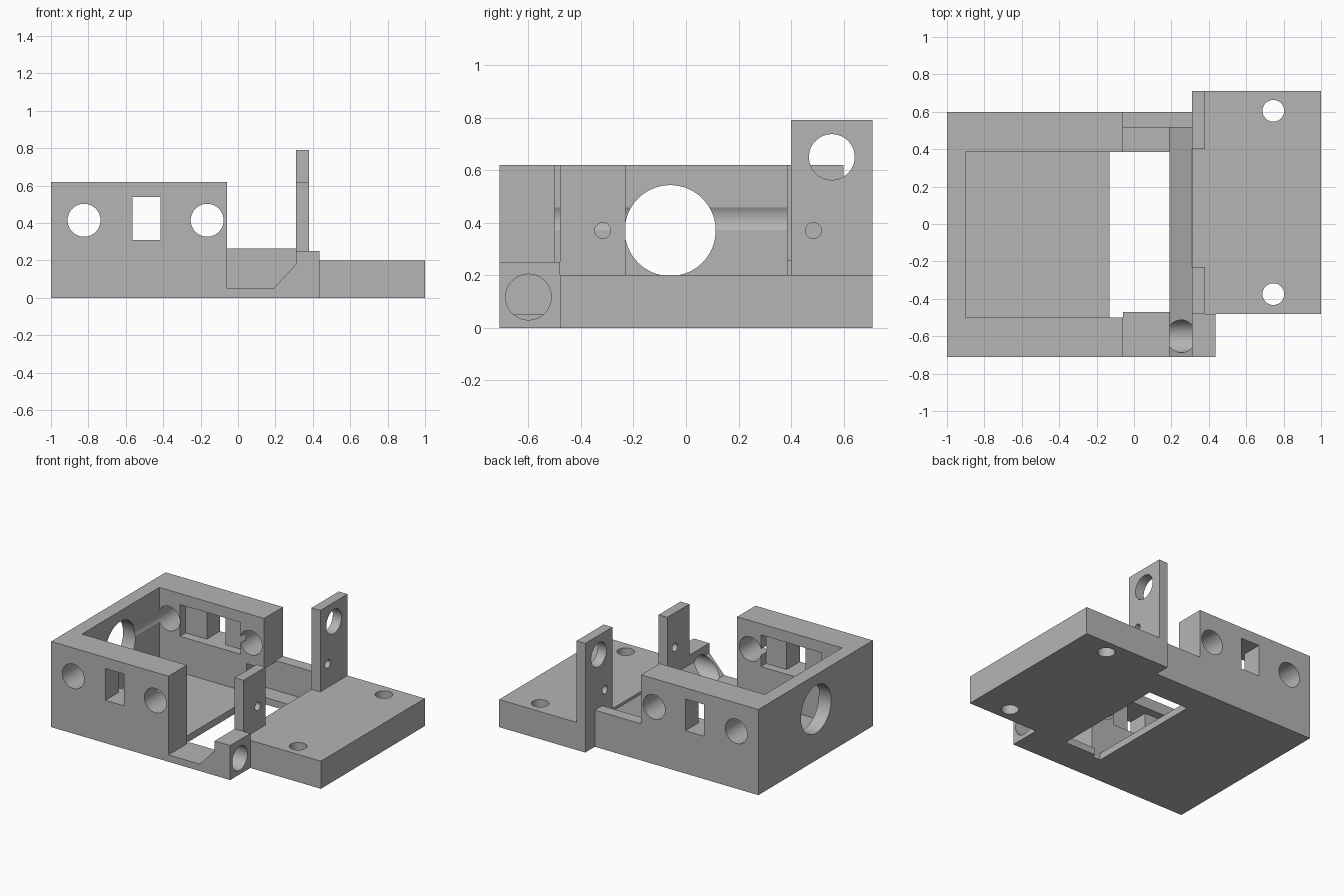
import bpy, bmesh, math
from mathutils import Vector, Matrix

if "Cube" in bpy.data.objects:
    bpy.data.objects.remove(bpy.data.objects["Cube"], do_unlink=True)

grey = bpy.data.materials.new("plain grey")
grey.use_nodes = True
colour = (0.46, 0.46, 0.46, 1)
grey.diffuse_color = colour
grey.node_tree.nodes["Principled BSDF"].inputs["Base Color"].default_value = colour


def make(name, bm):
    bmesh.ops.recalc_face_normals(bm, faces=bm.faces)
    mesh = bpy.data.meshes.new(name)
    bm.to_mesh(mesh)
    bm.free()
    mesh.materials.append(grey)
    obj = bpy.data.objects.new(name, mesh)
    bpy.context.collection.objects.link(obj)
    return obj


def prism(name, profile, y0, y1):
    """Extrude an x-z outline along y."""
    bm = bmesh.new()
    face = bm.faces.new([bm.verts.new((x, y0, z)) for x, z in profile])
    ext = bmesh.ops.extrude_face_region(bm, geom=[face])["geom"]
    verts = [g for g in ext if isinstance(g, bmesh.types.BMVert)]
    bmesh.ops.translate(bm, verts=verts, vec=(0, y1 - y0, 0))
    return make(name, bm)


def box(name, x, y, z):
    return prism(name, [(x[0], z[0]), (x[1], z[0]), (x[1], z[1]), (x[0], z[1])], *y)


def rod(start, end, radius):
    """Round cutter between two points."""
    a, b = Vector(start), Vector(end)
    turn = (b - a).to_track_quat("Z", "Y").to_matrix().to_4x4()
    bm = bmesh.new()
    bmesh.ops.create_cone(bm, cap_ends=True, segments=64, radius1=radius, radius2=radius,
                          depth=(b - a).length, matrix=Matrix.Translation((a + b) / 2) @ turn)
    return make("cutter", bm)


def slot(x, y, z):
    return box("cutter", x, y, z)


def cut(obj, cutters):
    """Subtract the cutters, bake the result and tidy up."""
    for c in cutters:
        c.hide_render = True
        mod = obj.modifiers.new("cut", "BOOLEAN")
        mod.operation, mod.solver, mod.object = "DIFFERENCE", "EXACT", c
    graph = bpy.context.evaluated_depsgraph_get()
    mesh = bpy.data.meshes.new_from_object(obj.evaluated_get(graph))
    obj.modifiers.clear()
    obj.data = mesh
    for c in cutters:
        bpy.data.objects.remove(c, do_unlink=True)
    bpy.ops.object.select_all(action="DESELECT")
    obj.select_set(True)
    bpy.context.view_layer.objects.active = obj
    bpy.ops.object.shade_smooth_by_angle(angle=math.radians(30))


# Open housing: cavity, floor opening, wall holes, slots and pockets
housing = box("housing", (-1, -0.06), (-0.71, 0.6), (0, 0.62))
cut(housing, [
    slot((-0.9, 0.2), (-0.5, 0.385), (0.05, 1)),
    slot((-0.13, 0.2), (-0.5, 0.385), (-0.5, 0.5)),
    slot((-0.735, -0.25), (-0.56, 0.45), (0.31, 0.54)),
    slot((-0.565, -0.415), (-1, 1), (0.31, 0.54)),
    slot((-0.2, 0.2), (0.3, 0.515), (0.05, 0.255)),
    rod((-0.823, -1, 0.415), (-0.823, 1, 0.415), 0.088),
    rod((-0.165, -1, 0.415), (-0.165, 1, 0.415), 0.088),
    rod((-1.2, -0.06, 0.37), (-0.7, -0.06, 0.37), 0.173),
])

# Front rail with ramp and end block, bored lengthwise
rail = prism("front_rail", [(-0.06, 0), (0.435, 0), (0.435, 0.25), (0.31, 0.25),
                            (0.31, 0.18), (0.19, 0.05), (-0.06, 0.05)], -0.71, -0.48)
cut(rail, [rod((0.19, -0.6, 0.117), (0.6, -0.6, 0.117), 0.087)])

# Ramp, ledges and low wall around the opening
prism("ramp", [(0.19, 0), (0.31, 0), (0.31, 0.18), (0.19, 0.05)], -0.48, 0.515)
box("front_ledge", (-0.06, 0.19), (-0.48, -0.47), (0, 0.05))
box("back_ledge", (-0.06, 0.19), (0.385, 0.515), (0, 0.05))
box("back_low_wall", (-0.06, 0.31), (0.515, 0.6), (0, 0.265))

# Mounting plate with two screw holes
plate = box("mounting_plate", (0.31, 1), (-0.48, 0.71), (0, 0.2))
cut(plate, [rod((0.745, y, -0.2), (0.745, y, 0.5), 0.058) for y in (-0.375, 0.605)])

# Upright tabs
front_tab = box("front_tab", (0.31, 0.38), (-0.48, -0.23), (0.2, 0.62))
cut(front_tab, [rod((0, -0.317, 0.37), (0.6, -0.317, 0.37), 0.03)])
back_tab = box("back_tab", (0.31, 0.38), (0.4, 0.71), (0.2, 0.79))
cut(back_tab, [rod((0, 0.485, 0.37), (0.6, 0.485, 0.37), 0.03),
               rod((0, 0.555, 0.65), (0.6, 0.555, 0.65), 0.087)])
